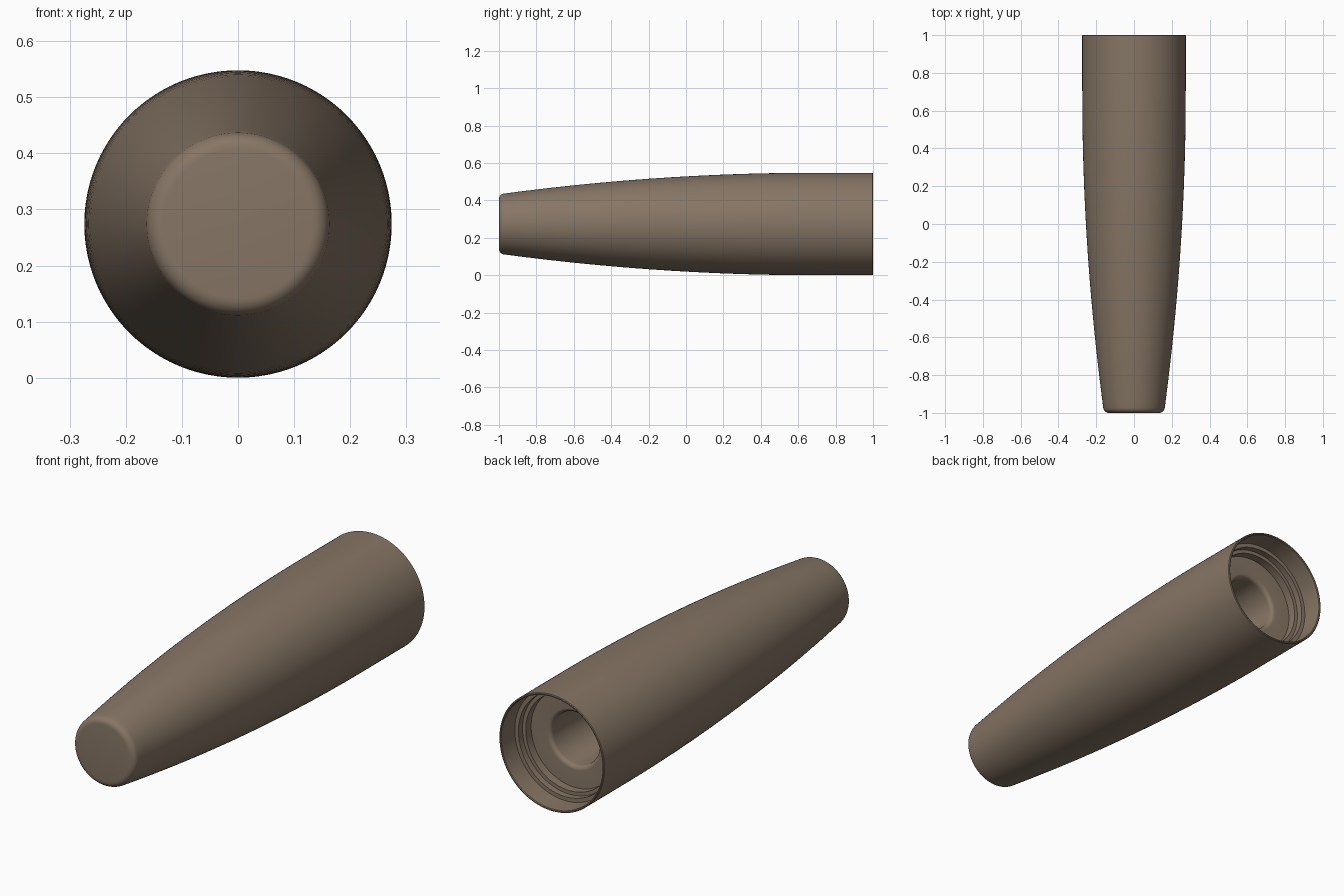
import bpy, bmesh, math

if "Cube" in bpy.data.objects:
    bpy.data.objects.remove(bpy.data.objects["Cube"])

SEG = 96
R = 0.274          # largest radius, also the height of the axis

def arc(cr, cy, rad, a0, a1, n=6):
    """Arc points (radius, y) around centre (cr, cy), angles in degrees."""
    return [(cr + rad * math.cos(math.radians(a0 + (a1 - a0) * i / n)),
             cy + rad * math.sin(math.radians(a0 + (a1 - a0) * i / n))) for i in range(n + 1)]

def outer(y):
    """Barrel radius: straight near the back, then a gentle parabolic taper."""
    return R - 0.0398 * max(0.0, 0.7 - y) ** 2

def lathe(name, profile):
    """Spin a (radius, y) profile around the y axis; radius 0 closes the ends."""
    bm = bmesh.new()
    rings = []
    for r, y in profile:
        if r == 0:
            rings.append([bm.verts.new((0, y, R))])
        else:
            rings.append([bm.verts.new((r * math.cos(2 * math.pi * i / SEG), y,
                                        R + r * math.sin(2 * math.pi * i / SEG))) for i in range(SEG)])
    for a, b in zip(rings, rings[1:]):
        for i in range(SEG):
            j = (i + 1) % SEG
            quad = [a[i % len(a)], a[j % len(a)], b[j % len(b)], b[i % len(b)]]
            bm.faces.new(list(dict.fromkeys(quad)))
    bmesh.ops.recalc_face_normals(bm, faces=bm.faces)
    me = bpy.data.meshes.new(name)
    bm.to_mesh(me)
    bm.free()
    ob = bpy.data.objects.new(name, me)
    bpy.context.collection.objects.link(ob)
    bpy.context.view_layer.objects.active = ob
    ob.select_set(True)
    bpy.ops.object.shade_smooth_by_angle(angle=math.radians(35))
    return ob

# Rounded front cap
profile = [(0, -1)] + arc(outer(-0.97) - 0.03, -0.97, 0.03, -90, -7)
# Tapered barrel
profile += [(outer(y), y) for y in [-0.94 + 0.08 * i for i in range(24)]]
# Thin back rim and stepped socket
profile += [(R, 0.997), (R - 0.003, 1), (0.267, 1), (0.264, 0.997), (0.262, 0.90),
            (0.243, 0.90), (0.243, 0.87), (0.226, 0.87), (0.226, 0.83)]
# Rounded mouth of the bore, then the bore
profile += arc(0.143, 0.81, 0.02, 90, 180)
profile += [(0.123, 0.0), (0, 0.0)]
handle = lathe("tapered_handle", profile)

mat = bpy.data.materials.new("brown")
mat.diffuse_color = (0.24, 0.18, 0.13, 1)
mat.use_nodes = True
mat.node_tree.nodes["Principled BSDF"].inputs["Base Color"].default_value = mat.diffuse_color
handle.data.materials.append(mat)
